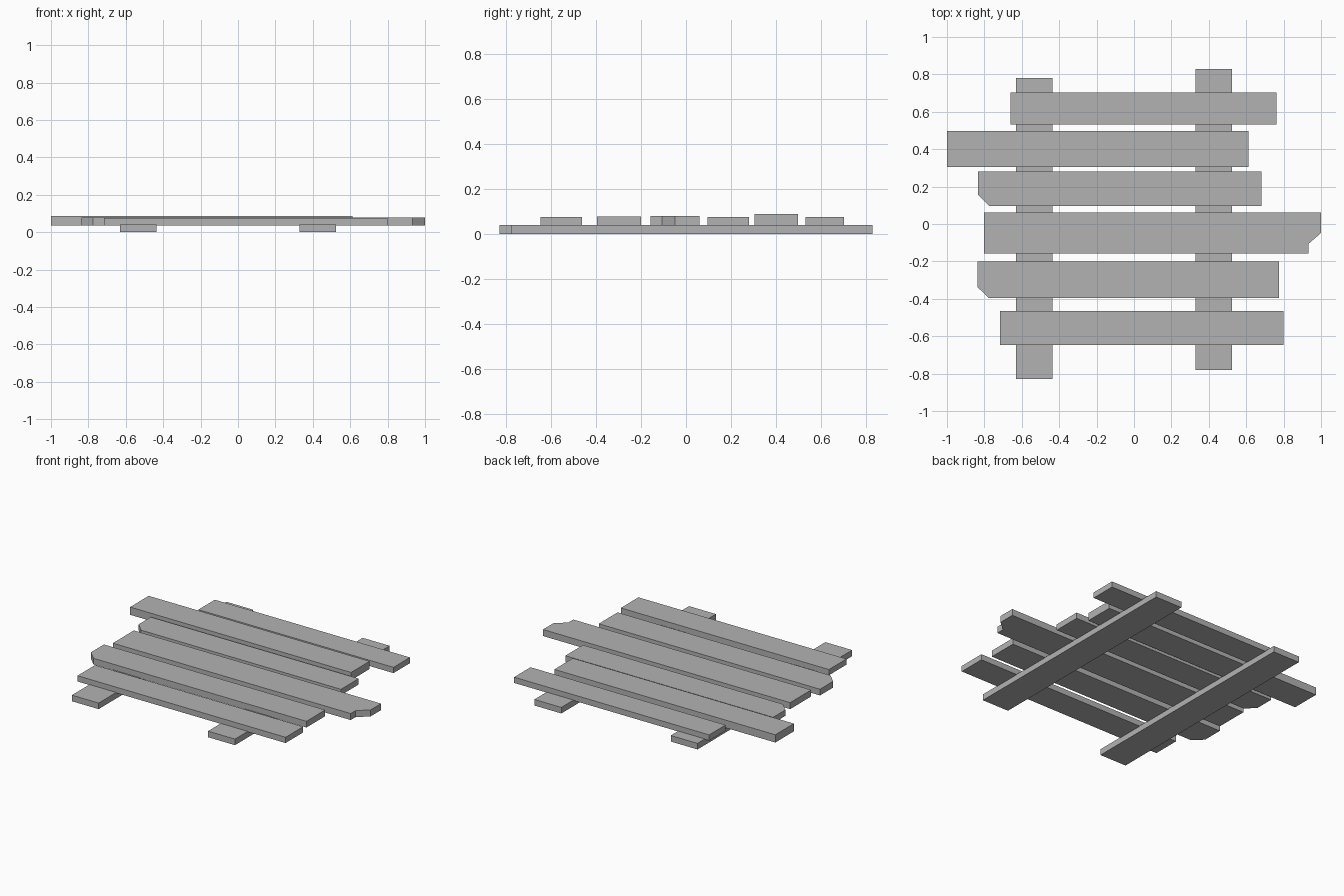
import bpy
import bmesh

cube = bpy.data.objects.get("Cube")
if cube:
    bpy.data.objects.remove(cube, do_unlink=True)

# Single plain grey
grey = bpy.data.materials.new("plain_grey")
grey.use_nodes = True
colour = (0.45, 0.45, 0.45, 1)
grey.diffuse_color = colour
grey.node_tree.nodes["Principled BSDF"].inputs["Base Color"].default_value = colour


def board(name, outline, bottom, top):
    """Extrude a flat outline into a board."""
    bm = bmesh.new()
    face = bm.faces.new([bm.verts.new((x, y, bottom)) for x, y in outline])
    extruded = bmesh.ops.extrude_face_region(bm, geom=[face])
    verts = [v for v in extruded["geom"] if isinstance(v, bmesh.types.BMVert)]
    bmesh.ops.translate(bm, verts=verts, vec=(0, 0, top - bottom))
    bmesh.ops.recalc_face_normals(bm, faces=bm.faces)
    mesh = bpy.data.meshes.new(name)
    bm.to_mesh(mesh)
    bm.free()
    mesh.materials.append(grey)
    obj = bpy.data.objects.new(name, mesh)
    bpy.context.collection.objects.link(obj)
    return obj


def outline(x0, x1, y0, y1, front_left=None, front_right=None):
    """Rectangle whose front corners may be replaced by broken edges."""
    return ((front_left or [(x0, y0)]) + (front_right or [(x1, y0)])
            + [(x1, y1), (x0, y1)])


# Two rails under the planks
RAIL_TOP = 0.04
board("right_rail", outline(-0.63, -0.435, -0.83, 0.78), 0, RAIL_TOP)
board("left_rail", outline(0.328, 0.524, -0.78, 0.83), 0, RAIL_TOP)

# Six cross planks from front to back, some with broken corners
PLANK_BOTTOM = 0.037
planks = [
    (outline(-0.717, 0.8, -0.647, -0.464), 0.075),
    (outline(-0.837, 0.776, -0.396, -0.2,
             front_left=[(-0.837, -0.337), (-0.776, -0.396)]), 0.078),
    (outline(-0.802, 1, -0.158, 0.061,
             front_right=[(0.932, -0.158), (0.932, -0.107), (1, -0.048)]), 0.08),
    (outline(-0.833, 0.683, 0.096, 0.281,
             front_left=[(-0.833, 0.155), (-0.775, 0.096)]), 0.076),
    (outline(-1, 0.611, 0.305, 0.498), 0.088),
    (outline(-0.661, 0.761, 0.532, 0.703), 0.075),
]
for i, (shape, top) in enumerate(planks, 1):
    board(f"plank_{i}", shape, PLANK_BOTTOM, top)
